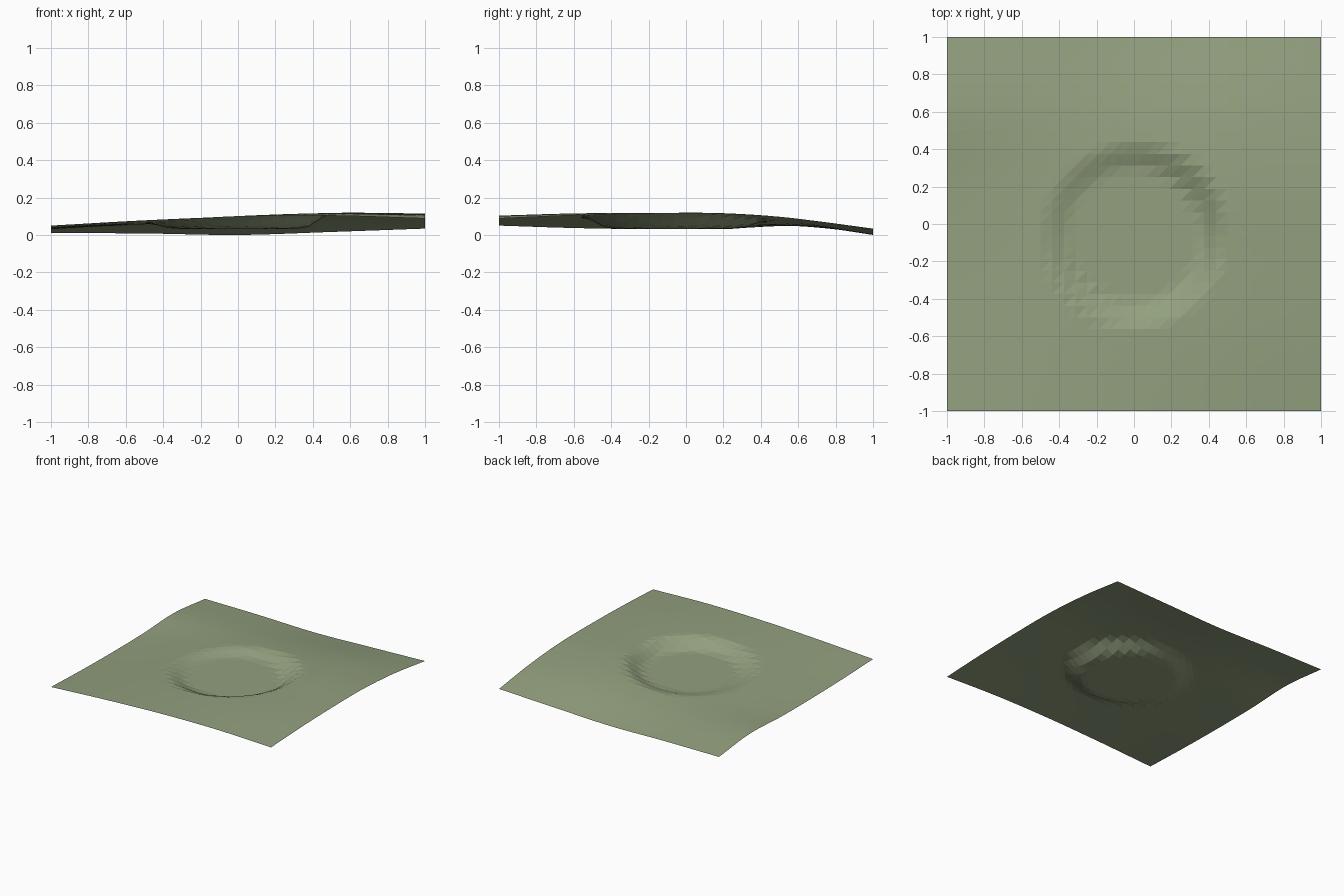
import bpy, bmesh, math

cube = bpy.data.objects.get("Cube")
if cube:
    bpy.data.objects.remove(cube, do_unlink=True)

# Coarse ground heights: rows run front to back, columns left to right
HEIGHTS = [
    [0.05, 0.078, 0.098, 0.103, 0.088],
    [0.037, 0.072, 0.101, 0.115, 0.105],
    [0.031, 0.065, 0.1, 0.117, 0.113],
    [0.033, 0.058, 0.09, 0.115, 0.112],
    [0.048, 0.048, 0.062, 0.085, 0.085],
    [0.01, 0.008, 0.0, 0.016, 0.034],
]
SEGMENTS = 32
PIT_CENTRE = (0.0, -0.06)
PIT_FLOOR = 0.033
PIT_INNER, PIT_OUTER = 0.34, 0.51


def spline(values, t):
    """Smooth curve through evenly spaced values, t from 0 to 1."""
    last = len(values) - 1
    i = min(int(t * last), last - 1)
    f = t * last - i
    b, c = values[i], values[i + 1]
    a = values[i - 1] if i > 0 else 2 * b - c
    d = values[i + 2] if i + 2 <= last else 2 * c - b
    return b + 0.5 * f * (c - a + f * (2 * a - 5 * b + 4 * c - d
                                      + f * (3 * (b - c) + d - a)))


def ground_height(x, y):
    rows = [spline(row, (x + 1) / 2) for row in HEIGHTS]
    z = spline(rows, (y + 1) / 2)
    # Press a round, flat-floored pit into the rolling ground
    r = math.hypot(x - PIT_CENTRE[0], y - PIT_CENTRE[1])
    k = max(0.0, min(1.0, (PIT_OUTER - r) / (PIT_OUTER - PIT_INNER)))
    k = k * k * (3 - 2 * k)
    return max(0.0, z + (PIT_FLOOR - z) * k)


# Single-sided ground sheet
bm = bmesh.new()
bmesh.ops.create_grid(bm, x_segments=SEGMENTS, y_segments=SEGMENTS, size=1)
for v in bm.verts:
    v.co.z = ground_height(v.co.x, v.co.y)
bmesh.ops.triangulate(bm, faces=bm.faces[:], quad_method='FIXED')
mesh = bpy.data.meshes.new("ground_sheet")
bm.to_mesh(mesh)
bm.free()
ground = bpy.data.objects.new("ground_sheet", mesh)
bpy.context.collection.objects.link(ground)

# Sage green ground
colour = (0.29, 0.35, 0.21, 1)
mat = bpy.data.materials.new("sage_green")
mat.use_nodes = True
mat.diffuse_color = colour
mat.node_tree.nodes["Principled BSDF"].inputs["Base Color"].default_value = colour
mesh.materials.append(mat)
